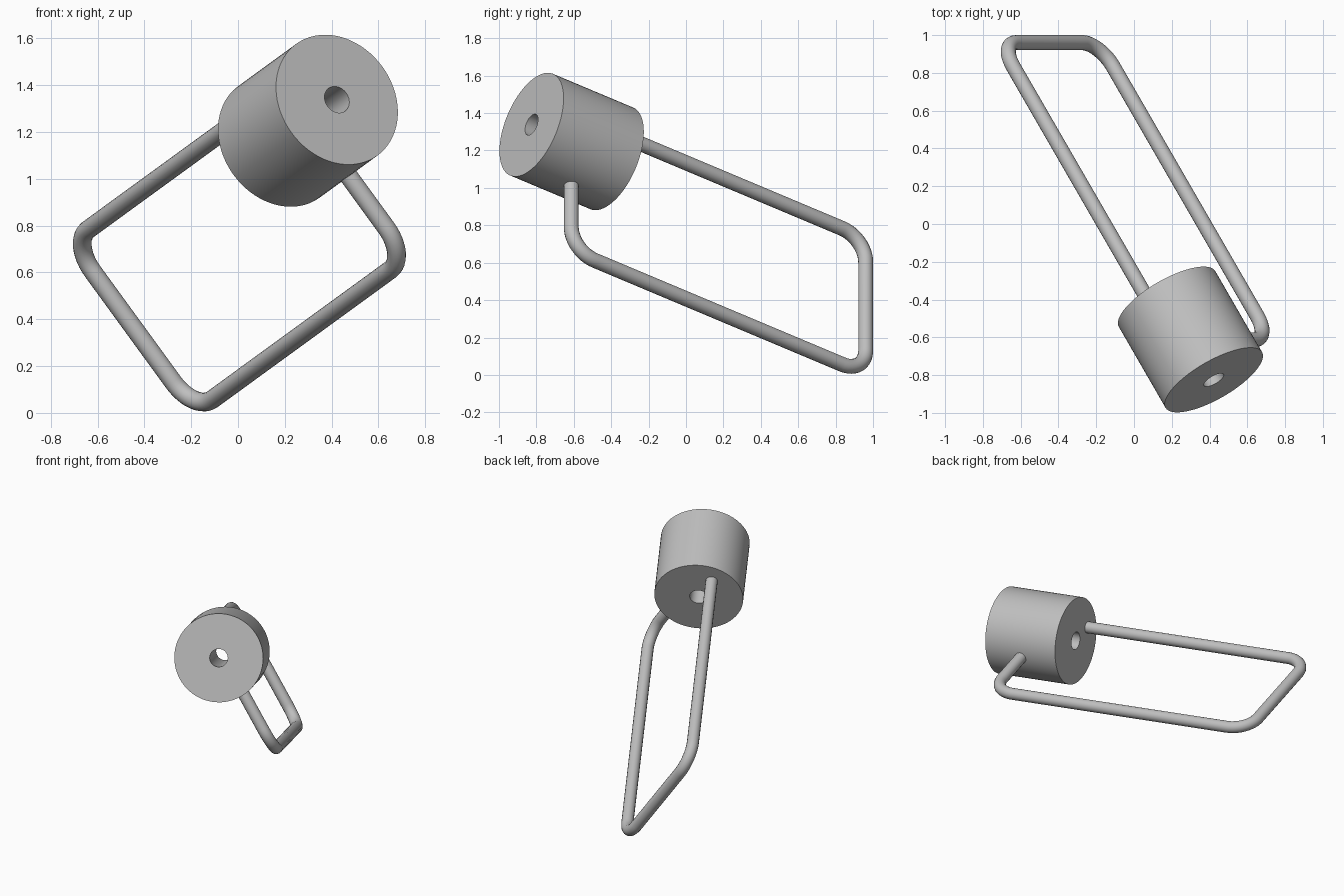
import bpy, bmesh, math
from mathutils import Matrix, Vector

cube = bpy.data.objects.get("Cube")
if cube:
    bpy.data.objects.remove(cube, do_unlink=True)

grey = bpy.data.materials.new("plain grey")
grey.use_nodes = True
grey.diffuse_color = (0.52, 0.52, 0.52, 1)
grey.node_tree.nodes["Principled BSDF"].inputs["Base Color"].default_value = grey.diffuse_color

# Shared tilted frame: x runs along the drum axis, the wire lies in the xz plane
tilt, turn = math.radians(20), math.radians(30)
axis = Vector((math.cos(tilt) * math.sin(turn), -math.cos(tilt) * math.cos(turn), math.sin(tilt)))
up = Vector((-axis.z, 0, axis.x)).normalized()
side = up.cross(axis)
frame = Matrix.Translation((0.175, -0.397, 1.158)) @ Matrix((axis, side, up)).transposed().to_4x4()

DRUM_RADIUS, DRUM_LENGTH, HOLE_RADIUS = 0.295, 0.527, 0.06
WIRE_RADIUS, BEND_RADIUS = 0.04, 0.155


def finish(obj):
    """Place the part in the tilted frame, colour it and smooth its round sides."""
    obj.matrix_world = frame
    obj.data.materials.clear()
    obj.data.materials.append(grey)
    bpy.ops.object.select_all(action="DESELECT")
    obj.select_set(True)
    bpy.context.view_layer.objects.active = obj
    bpy.ops.object.shade_smooth_by_angle(angle=math.radians(35))


# Drum with a hole along its axis: a rectangle profile spun round x
bm = bmesh.new()
profile = [(0, HOLE_RADIUS), (0, DRUM_RADIUS), (DRUM_LENGTH, DRUM_RADIUS), (DRUM_LENGTH, HOLE_RADIUS)]
verts = [bm.verts.new((x, 0, r)) for x, r in profile]
edges = [bm.edges.new((verts[i], verts[(i + 1) % 4])) for i in range(4)]
bmesh.ops.spin(bm, geom=verts + edges, cent=(0, 0, 0), axis=(1, 0, 0),
               angle=math.tau, steps=72, use_merge=True)
bmesh.ops.remove_doubles(bm, verts=bm.verts, dist=0.0001)
bmesh.ops.recalc_face_normals(bm, faces=bm.faces)
mesh = bpy.data.meshes.new("drum")
bm.to_mesh(mesh)
bm.free()
drum = bpy.data.objects.new("drum", mesh)
bpy.context.collection.objects.link(drum)
finish(drum)


def rounded_path(points, radius, steps=12):
    """Replace each right-angled corner of a path with an arc."""
    path = [points[0]]
    for before, corner, after in zip(points, points[1:], points[2:]):
        a = (before - corner).normalized()
        b = (after - corner).normalized()
        centre = corner + (a + b) * radius
        for i in range(steps + 1):
            t = math.pi / 2 * i / steps
            path.append(centre - (b * math.cos(t) + a * math.sin(t)) * radius)
    return path + [points[-1]]


# Bent wire: out of the drum's back, round the far end, and into the drum's side
top, bottom, far, near = 0.177, -0.722, -1.668, 0.266
corners = [Vector((x, 0, z)) for x, z in
           [(0.05, top), (far, top), (far, bottom), (near, bottom), (near, -0.25)]]
path = rounded_path(corners, BEND_RADIUS)
curve = bpy.data.curves.new("bent_wire", "CURVE")
curve.dimensions = "3D"
curve.bevel_depth = WIRE_RADIUS
curve.bevel_resolution = 6
curve.use_fill_caps = True
spline = curve.splines.new("POLY")
spline.points.add(len(path) - 1)
for point, co in zip(spline.points, path):
    point.co = (*co, 1)
wire = bpy.data.objects.new("bent_wire", curve)
bpy.context.collection.objects.link(wire)
bpy.ops.object.select_all(action="DESELECT")
wire.select_set(True)
bpy.context.view_layer.objects.active = wire
bpy.ops.object.convert(target="MESH")
finish(bpy.context.view_layer.objects.active)
